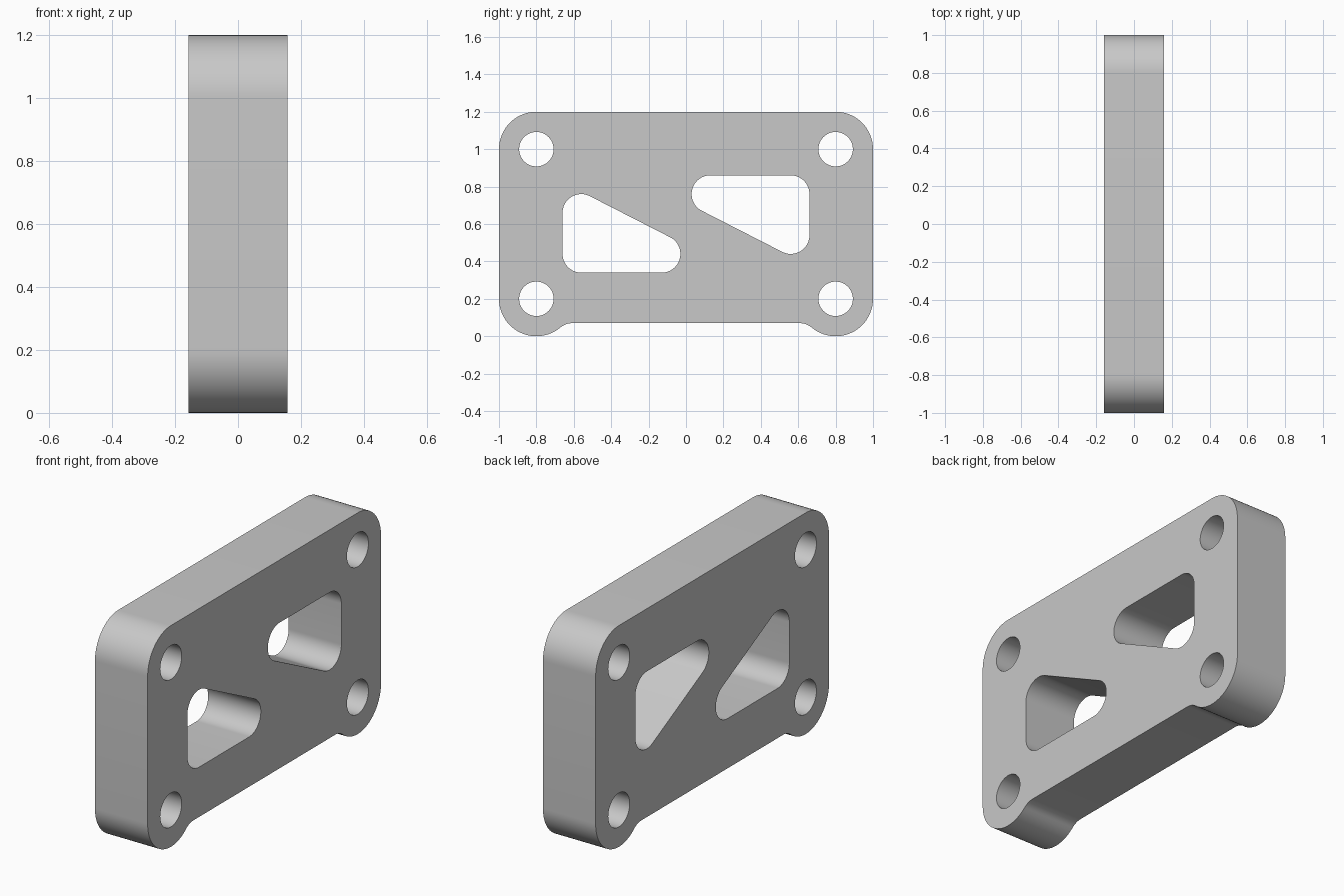
import bpy
import bmesh
from math import radians, degrees, atan2, sqrt, cos, sin, ceil
from mathutils import Matrix

cube = bpy.data.objects.get("Cube")
if cube:
    bpy.data.objects.remove(cube, do_unlink=True)

HALF_THICKNESS = 0.158
HEIGHT = 1.2


def arc(cx, cy, r, start, end):
    """Points along an arc, angles in degrees."""
    n = max(4, ceil(abs(end - start) / 5))
    angles = [radians(start + (end - start) * i / n) for i in range(n + 1)]
    return [(cx + r * cos(a), cy + r * sin(a)) for a in angles]


# Outer outline: rounded corners, with feet blending into a raised bottom edge
corner_x, corner_r = 0.8, 0.2
fillet_r, bottom = 0.1, 0.07
fillet_y = bottom - fillet_r
rise = corner_r - fillet_y
run = sqrt((corner_r + fillet_r) ** 2 - rise ** 2)
tangent = degrees(atan2(rise, run))
right_half = (arc(corner_x - run, fillet_y, fillet_r, 90, tangent)
              + arc(corner_x, corner_r, corner_r, 180 + tangent, 360)[1:]
              + arc(corner_x, HEIGHT - corner_r, corner_r, 0, 90))
outline = right_half + [(-x, y) for x, y in reversed(right_half)]

# Bolt holes in the four corners
loops = [outline]
for x in (-corner_x, corner_x):
    for y in (corner_r, HEIGHT - corner_r):
        loops.append(arc(x, y, 0.092, 0, 360)[:-1])

# Rounded triangular windows, the second turned half a revolution
left, tip, low, high, r = -0.56, -0.13, 0.44, 0.66, 0.1
slant = degrees(atan2(tip - left, high - low))
window = (arc(left, low, r, 180, 270)
          + arc(tip, low, r, 270, 360 + slant)
          + arc(left, high, r, slant, 180))
loops += [window, [(-x, HEIGHT - y) for x, y in window]]

# Extrude the filled profile into a plate
curve = bpy.data.curves.new("mounting_plate", "CURVE")
curve.dimensions = "2D"
curve.fill_mode = "BOTH"
curve.extrude = HALF_THICKNESS
for loop in loops:
    spline = curve.splines.new("POLY")
    spline.points.add(len(loop) - 1)
    for point, (x, y) in zip(spline.points, loop):
        point.co = (x, y, 0, 1)
    spline.use_cyclic_u = True

plate = bpy.data.objects.new("mounting_plate", curve)
bpy.context.collection.objects.link(plate)
bpy.ops.object.select_all(action="DESELECT")
plate.select_set(True)
bpy.context.view_layer.objects.active = plate
bpy.ops.object.convert(target="MESH")
plate = bpy.context.view_layer.objects.active

# Stand the plate upright, facing along x, and weld the caps to the walls
upright = Matrix(((0, 0, 1, 0), (1, 0, 0, 0), (0, 1, 0, 0), (0, 0, 0, 1)))
bm = bmesh.new()
bm.from_mesh(plate.data)
bm.transform(upright)
bmesh.ops.remove_doubles(bm, verts=bm.verts, dist=0.0001)
bmesh.ops.recalc_face_normals(bm, faces=bm.faces)
bm.to_mesh(plate.data)
bm.free()
bpy.ops.object.shade_smooth_by_angle(angle=radians(30))

# Plain grey metal
grey = (0.58, 0.58, 0.58, 1)
material = bpy.data.materials.new("light_grey")
material.use_nodes = True
material.diffuse_color = grey
material.node_tree.nodes["Principled BSDF"].inputs["Base Color"].default_value = grey
plate.data.materials.clear()
plate.data.materials.append(material)
